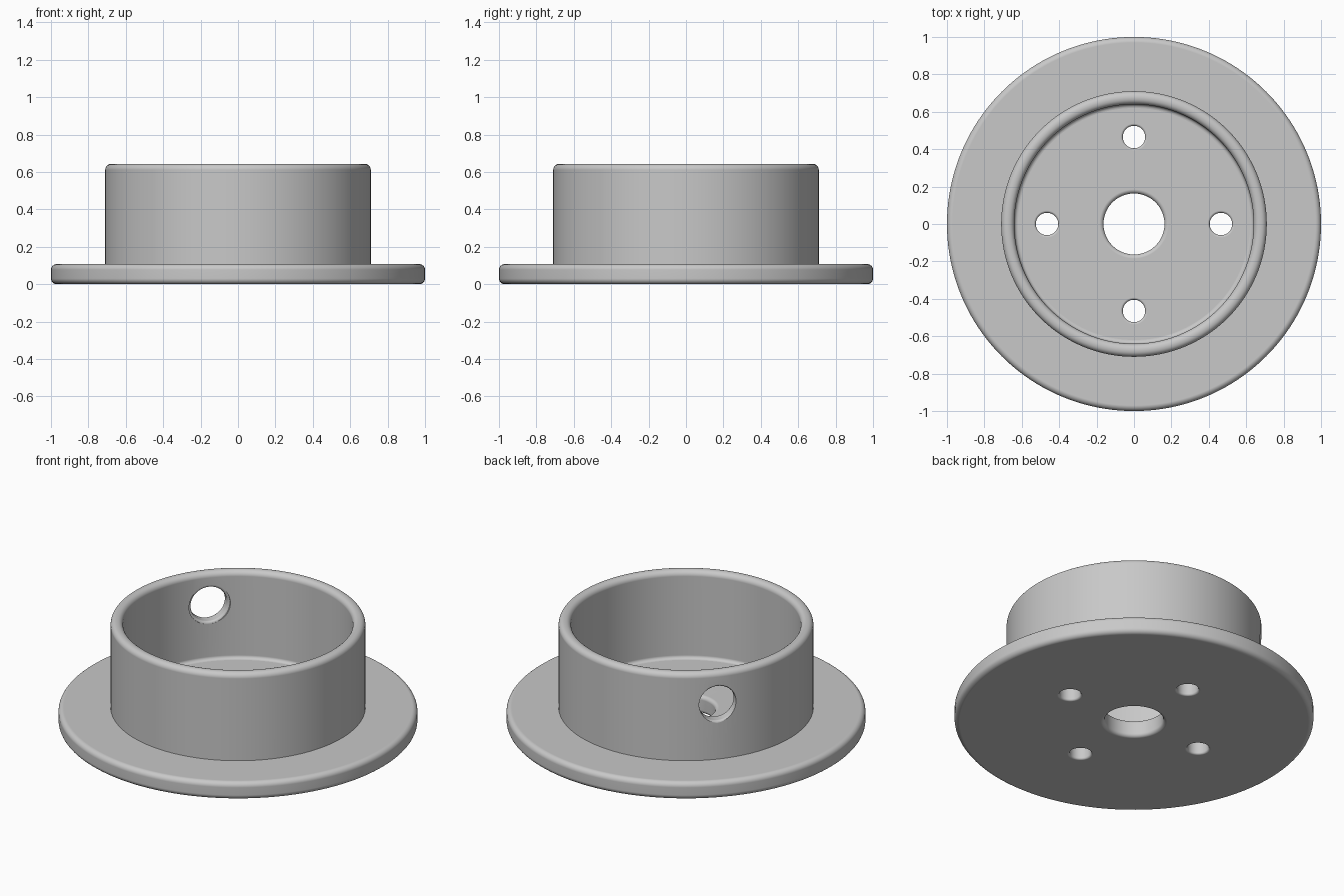
import bpy, bmesh
from math import sin, cos, pi, radians
from mathutils import Matrix

if "Cube" in bpy.data.objects:
    bpy.data.objects.remove(bpy.data.objects["Cube"])

FLOOR, TOP = 0.107, 0.643        # plate thickness and full height
R_IN, R_OUT = 0.64, 0.71         # ring wall radii

grey = bpy.data.materials.new("plain grey")
grey.diffuse_color = (0.58, 0.58, 0.58, 1)
grey.use_nodes = True
grey.node_tree.nodes["Principled BSDF"].inputs["Base Color"].default_value = (0.58, 0.58, 0.58, 1)


def arc(r, z, rad, start, end, n=6):
    """Profile points on an arc, angles in degrees."""
    return [(r + rad * cos(radians(start + (end - start) * i / n)),
             z + rad * sin(radians(start + (end - start) * i / n))) for i in range(n + 1)]


def lathe(name, profile, segs, closed=True, matrix=None):
    """Revolve a profile of (radius, height) points around z."""
    bm = bmesh.new()
    rings = [[bm.verts.new((r * cos(2 * pi * i / segs), r * sin(2 * pi * i / segs), z))
              for i in range(segs)] for r, z in profile]
    pairs = list(zip(rings, rings[1:]))
    if closed:
        pairs.append((rings[-1], rings[0]))
    else:
        bm.faces.new(rings[0])
        bm.faces.new(rings[-1])
    for a, b in pairs:
        for i in range(segs):
            j = (i + 1) % segs
            bm.faces.new((a[i], a[j], b[j], b[i]))
    bmesh.ops.recalc_face_normals(bm, faces=bm.faces)
    if matrix:
        bm.transform(matrix)
    mesh = bpy.data.meshes.new(name)
    bm.to_mesh(mesh)
    bm.free()
    mesh.materials.append(grey)
    obj = bpy.data.objects.new(name, mesh)
    bpy.context.collection.objects.link(obj)
    return obj


def hole_cutter(name, radius, fillet, low, high, matrix):
    """Drill whose mouths flare out at both surfaces."""
    flare = radius + fillet
    profile = [(flare, low - 0.05)]
    profile += arc(flare, low + fillet, fillet, 270, 180)
    profile += arc(flare, high - fillet, fillet, 180, 90)
    profile += [(flare, high + 0.05)]
    cutter = lathe(name, profile, 48, False, matrix)
    cutter.hide_render = True
    return cutter


def finish(obj, cutters=()):
    """Cut the holes, then shade with crisp flats and soft rounds."""
    for c in cutters:
        mod = obj.modifiers.new(c.name, "BOOLEAN")
        mod.operation, mod.solver, mod.object = "DIFFERENCE", "EXACT", c
    bpy.context.view_layer.update()
    graph = bpy.context.evaluated_depsgraph_get()
    mesh = bpy.data.meshes.new_from_object(obj.evaluated_get(graph))
    obj.modifiers.clear()
    obj.data = mesh
    for c in cutters:
        bpy.data.objects.remove(c)
    bpy.ops.object.select_all(action="DESELECT")
    obj.select_set(True)
    bpy.context.view_layer.objects.active = obj
    bpy.ops.object.shade_smooth_by_angle(angle=radians(35))
    weighted = obj.modifiers.new("flat_normals", "WEIGHTED_NORMAL")
    weighted.keep_sharp = True
    weighted.weight = 100


# Round base plate with rounded rim and filleted centre bore
edge, bore, lip = 0.03, 0.163, 0.022
plate = lathe("base_plate",
              arc(1 - edge, edge, edge, -90, 0)
              + arc(1 - edge, FLOOR - edge, edge, 0, 90)
              + arc(bore + lip, FLOOR - lip, lip, 90, 180)
              + arc(bore + lip, lip, lip, 180, 270), 160)

# Four bolt holes through the plate
bolts = [hole_cutter("bolt_hole", 0.06, 0.012, 0, FLOOR,
                     Matrix.Rotation(k * pi / 2, 4, "Z") @ Matrix.Translation((0.465, 0, 0)))
         for k in range(4)]
finish(plate, bolts)

# Upright ring wall with rounded top and a small fillet at the floor
rim, cove = 0.032, 0.02
wall = lathe("ring_wall",
             [(R_OUT, FLOOR - 0.02)]
             + arc(R_OUT - rim, TOP - rim, rim, 0, 90)
             + arc(R_IN + rim, TOP - rim, rim, 90, 180)
             + arc(R_IN - cove, FLOOR + cove, cove, 0, -90)
             + [(R_IN - cove, FLOOR - 0.02)], 160)

# Cable hole through the back of the wall
turn = (Matrix.Translation((0, 0, 0.447)) @ Matrix.Rotation(radians(139.5), 4, "Z")
        @ Matrix.Rotation(pi / 2, 4, "Y"))
finish(wall, [hole_cutter("cable_hole", 0.105, 0.014, R_IN, R_OUT, turn)])
